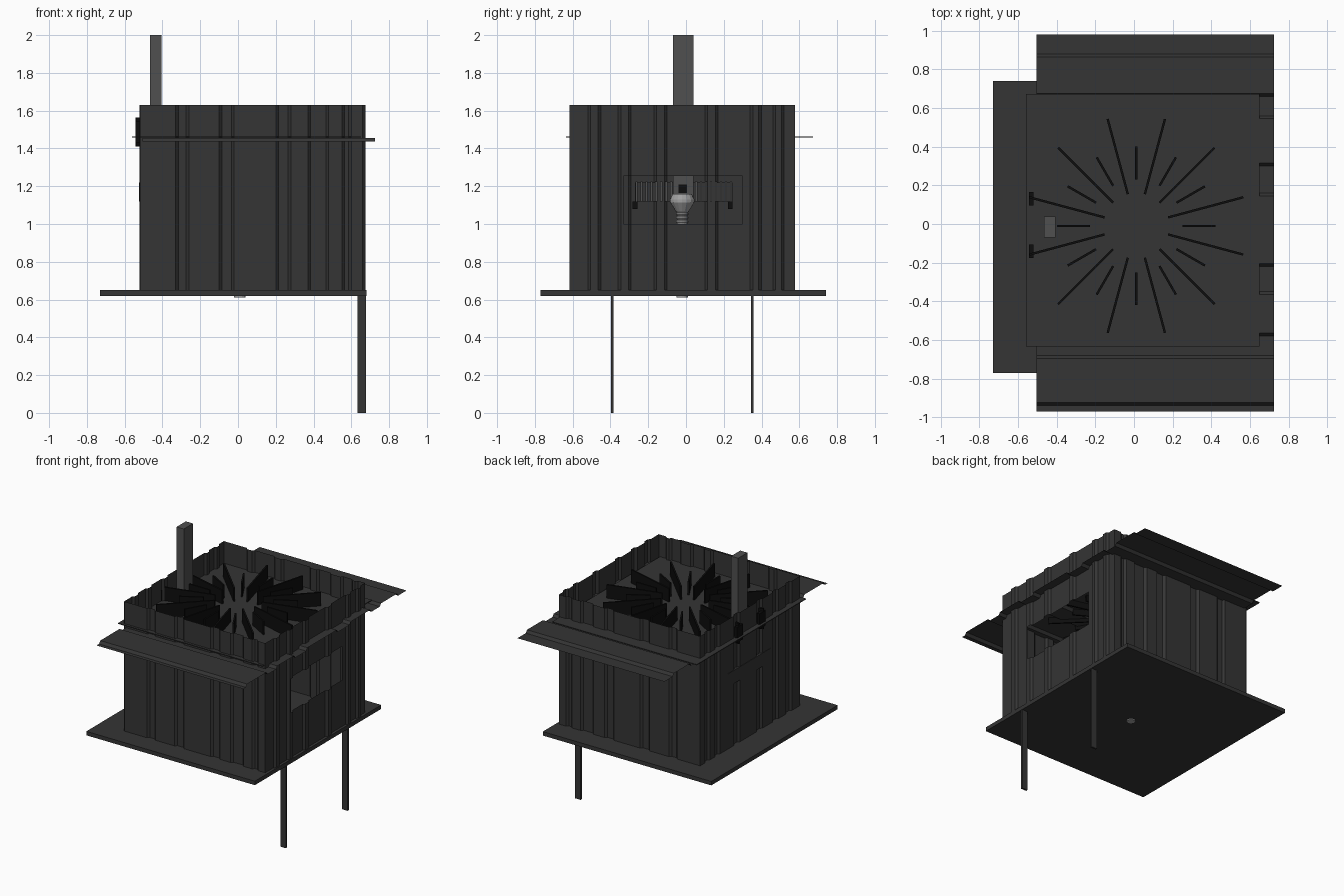
import bpy, bmesh, math
from mathutils import Vector

if "Cube" in bpy.data.objects:
    bpy.data.objects.remove(bpy.data.objects["Cube"])


def material(name, g):
    m = bpy.data.materials.new(name)
    m.diffuse_color = (g, g, g, 1)
    m.use_nodes = True
    m.node_tree.nodes["Principled BSDF"].inputs["Base Color"].default_value = m.diffuse_color
    return m


DARK = material("charcoal", 0.035)
BLACK = material("black", 0.004)
STEEL = material("steel", 0.08)
LIGHT = material("light_metal", 0.35)


def finish(name, bm, mat):
    me = bpy.data.meshes.new(name)
    bm.to_mesh(me)
    bm.free()
    ob = bpy.data.objects.new(name, me)
    me.materials.append(mat)
    bpy.context.collection.objects.link(ob)
    return ob


def box(name, x, y, z, mat=DARK):
    bm = bmesh.new()
    bmesh.ops.create_cube(bm, size=1)
    for v in bm.verts:
        v.co = Vector([(r[0] + r[1]) / 2 + c * (r[1] - r[0]) for r, c in zip((x, y, z), v.co)])
    return finish(name, bm, mat)


def rib_profile(u0, u1, ribs, depth, extra=()):
    """Sheet profile: flat with trapezoid ribs; returns (position, offset) points."""
    def off(u):
        for a, b in ribs:
            if a < u < b:
                return depth * min(1, (u - a) / 0.015, (b - u) / 0.015)
        return 0
    us = {u0, u1, *extra}
    for a, b in ribs:
        us |= {a, a + 0.015, b - 0.015, b}
    return [(u, off(u)) for u in sorted(us) if u0 <= u <= u1]


def sheet(name, prof, levels, place, hole=None):
    """Sweep a profile along levels; faces inside hole (u0,u1,l0,l1) are left open."""
    bm = bmesh.new()
    rows = [[bm.verts.new(place(u, o, l)) for u, o in prof] for l in levels]
    for j in range(len(levels) - 1):
        for i in range(len(prof) - 1):
            u = (prof[i][0] + prof[i + 1][0]) / 2
            l = (levels[j] + levels[j + 1]) / 2
            if hole and hole[0] < u < hole[1] and hole[2] < l < hole[3]:
                continue
            bm.faces.new((rows[j][i], rows[j][i + 1], rows[j + 1][i + 1], rows[j + 1][i]))
    return finish(name, bm, DARK)


def lathe(name, prof, cx, cy, mat, n=16):
    bm = bmesh.new()
    rings = [[bm.verts.new((cx + r * math.cos(2 * math.pi * k / n),
                            cy + r * math.sin(2 * math.pi * k / n), z))
              for k in range(n)] for r, z in prof]
    for a, b in zip(rings, rings[1:]):
        for k in range(n):
            bm.faces.new((a[k], a[(k + 1) % n], b[(k + 1) % n], b[k]))
    bm.faces.new(rings[0][::-1])
    bm.faces.new(rings[-1])
    return finish(name, bm, mat)


# Floor slab and two thin front legs
box("floor_slab", (-0.73, 0.68), (-0.77, 0.74), (0.62, 0.65))
for i, y in enumerate((-0.39, 0.35)):
    box(f"leg_{i}", (0.632, 0.678), (y - 0.007, y + 0.007), (0, 0.62))

# Ribbed sheet walls, the right one with a serving window
zs = [0.65, 1.63]
x_ribs = [(-0.33, -0.26), (-0.10, -0.02), (0.20, 0.28), (0.37, 0.48), (0.55, 0.60)]
y_ribs = [(-0.52, -0.45), (-0.36, -0.29), (-0.17, -0.10), (0.10, 0.17), (0.34, 0.40), (0.46, 0.52)]
px = rib_profile(-0.52, 0.66, x_ribs, 0.015)
sheet("front_wall", px, zs, lambda u, o, l: (u, -0.617 + o, l))
sheet("back_wall", px, zs, lambda u, o, l: (u, 0.577 - o, l))
py = rib_profile(-0.617, 0.577, y_ribs, 0.015, (-0.33, 0.30))
sheet("left_wall", py, zs, lambda u, o, l: (-0.522 + o, u, l))
sheet("right_wall", py, [0.65, 1.0, 1.255, 1.63],
      lambda u, o, l: (0.66 + o, u, l), (-0.33, 0.30, 1.0, 1.255))

# Overhanging ribbed awning sheet, ribs running along x
pa = rib_profile(-0.97, 0.98, [(-0.94, -0.68), (-0.58, -0.35), (-0.22, 0.16),
                               (0.30, 0.56), (0.66, 0.88)], 0.02)
sheet("awning_sheet", pa, [-0.505, 0.725], lambda u, o, l: (l, u, 1.436 + o))

# Ceiling panel with upright radial blades, alternating long and short
box("ceiling_panel", (-0.56, 0.65), (-0.635, 0.672), (1.457, 1.463))
for k in range(24):
    r0, r1 = (0.17, 0.573) if k % 2 else (0.24, 0.41)
    b = box(f"radial_blade_{k}", (r0, r1), (-0.006, 0.006), (1.41, 1.565), BLACK)
    b.location = (0.012, -0.01, 0)
    b.rotation_euler.z = math.radians(15 * k)

# Chimney and its outside brackets
box("chimney", (-0.465, -0.405), (-0.07, 0.04), (1.12, 2.0), STEEL)
box("flue_opening", (-0.405, -0.402), (-0.04, 0.005), (1.165, 1.21), BLACK)
for i, y in enumerate((0.13, -0.14)):
    box(f"wall_bracket_{i}", (-0.543, -0.52), (y - 0.035, y + 0.035), (1.43, 1.545), BLACK)

# Slatted rack on the inside of the left wall
box("rack_board", (-0.525, -0.51), (-0.27, 0.245), (1.12, 1.22))
for k in range(20):
    y = -0.262 + k * 0.0263
    box(f"rack_slat_{k}", (-0.51, -0.485), (y - 0.006, y + 0.006), (1.12, 1.225), STEEL)
for i, y in enumerate((-0.27, 0.235)):
    box(f"rack_hook_{i}", (-0.51, -0.48), (y - 0.012, y + 0.012), (1.08, 1.12), BLACK)

# Ribbed centre pipe with funnel head, passing through the floor
ribs = []
for k in range(3):
    z = 1.005 + k * 0.02
    ribs += [(0.028, z), (0.032, z + 0.004), (0.032, z + 0.012), (0.028, z + 0.016)]
lathe("centre_pipe", [(0.03, 0.612), (0.03, 0.65), (0.028, 0.66)] + ribs +
      [(0.033, 1.065), (0.065, 1.115), (0.065, 1.13), (0.05, 1.16)], 0.01, -0.02, LIGHT)
